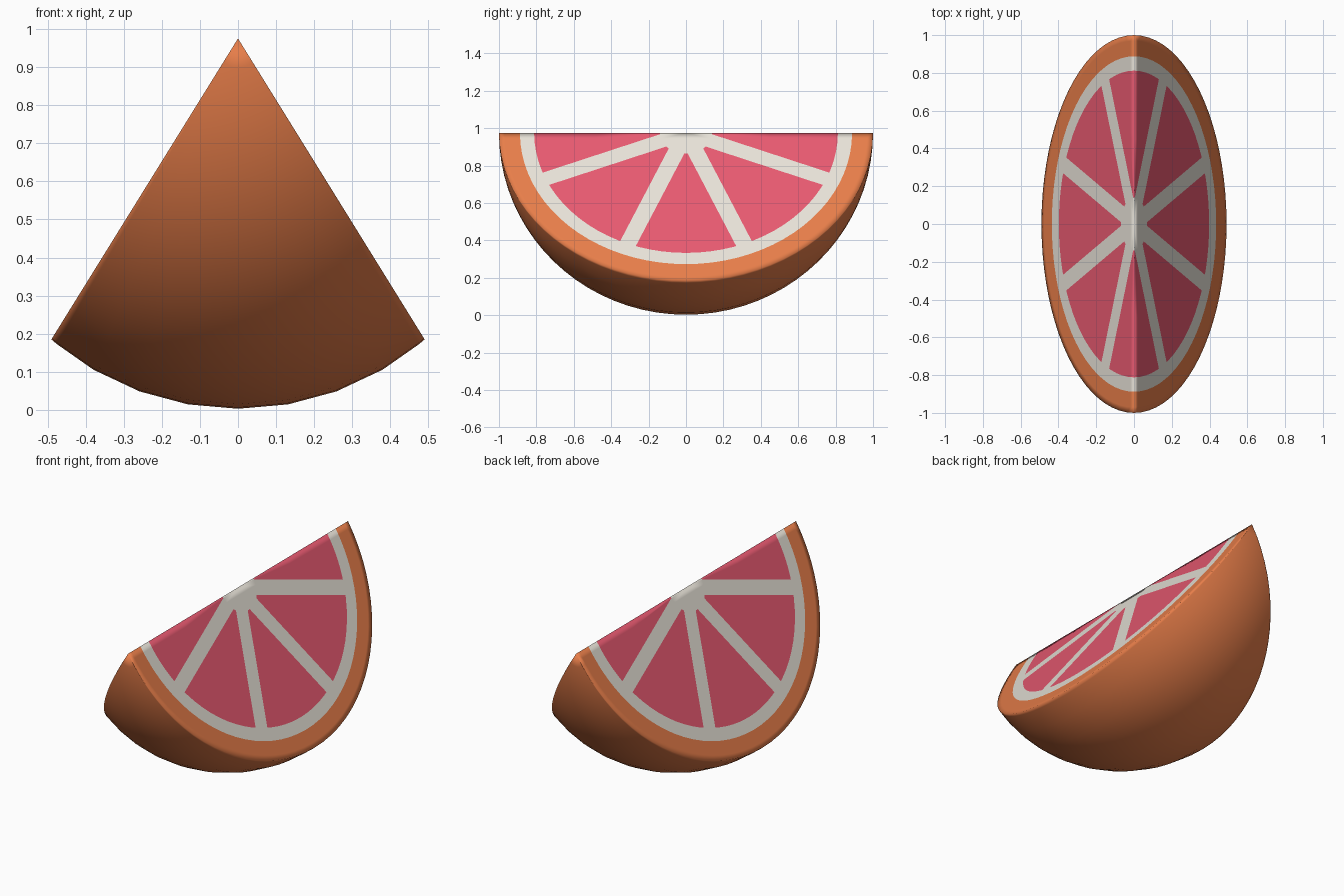
import bpy, bmesh, math
from mathutils import Vector

if "Cube" in bpy.data.objects:
    bpy.data.objects.remove(bpy.data.objects["Cube"])

TOP = 0.975                 # height of the straight ridge
EX, EZ = 0.49, 0.79         # sideways and downward reach of each cut face
N = 40                      # steps around the half disc
HUB, FLESH, PITH = 0.14, 0.812, 0.888
HALF_WALL = 0.045
WALLS = [math.radians(a) for a in (22.5, 67.5, 112.5, 157.5)]


def material(name, rgb):
    m = bpy.data.materials.new(name)
    m.diffuse_color = (*rgb, 1)
    m.use_nodes = True
    m.node_tree.nodes["Principled BSDF"].inputs["Base Color"].default_value = m.diffuse_color
    return m


def half_disc():
    """Flat half disc (x along ridge, y away from it), cut into rind, pith and flesh."""
    bm = bmesh.new()
    rings = [0, HUB, 0.45, FLESH, PITH, 0.97, 1.0]
    rows = [[bm.verts.new((r * math.cos(math.pi * i / N), r * math.sin(math.pi * i / N), 0))
             for i in range(N + 1)] for r in rings]
    for a, b in zip(rows, rows[1:]):
        for i in range(N):
            bm.faces.new((a[i], b[i], b[i + 1], a[i + 1]))
    bmesh.ops.remove_doubles(bm, verts=bm.verts, dist=1e-5)

    def cut(co, no, lo, hi):
        faces = [f for f in bm.faces if lo < f.calc_center_median().length < hi]
        geom = faces + list({e for f in faces for e in f.edges}) + list({v for f in faces for v in f.verts})
        bmesh.ops.bisect_plane(bm, geom=geom, plane_co=co, plane_no=no, dist=1e-5)

    # membrane edges, then a support loop close to the ridge
    for a in WALLS:
        n = Vector((-math.sin(a), math.cos(a), 0))
        for s in (-1, 1):
            cut(n * s * HALF_WALL, n, HUB * 0.98, FLESH)
    cut(Vector((0, 0.04, 0)), Vector((0, 1, 0)), 0, 0.97)

    for f in bm.faces:
        c = f.calc_center_median()
        r = max(v.co.length for v in f.verts)
        wall = any(c.x * math.cos(a) + c.y * math.sin(a) > 0 and
                   abs(c.y * math.cos(a) - c.x * math.sin(a)) < HALF_WALL for a in WALLS)
        if r > PITH + 0.002:
            f.material_index = 0
        elif r > FLESH + 0.002 or r < HUB + 0.002 or wall:
            f.material_index = 1
        else:
            f.material_index = 2
    return bm


bm = bmesh.new()

# two cut faces meeting along the ridge
disc = half_disc()
for side in (-1, 1):
    made = {v: bm.verts.new((side * EX * v.co.y, v.co.x, TOP - EZ * v.co.y)) for v in disc.verts}
    for f in disc.faces:
        vs = [made[v] for v in f.verts]
        bm.faces.new(vs if side > 0 else vs[::-1]).material_index = f.material_index
disc.free()

# curved outer skin between the two rims
edge = math.atan2(EX, EZ)
r_edge = math.hypot(EX, EZ)
cols = []
for k in (-1, -0.965, -0.74, -0.49, -0.245, 0, 0.245, 0.49, 0.74, 0.965, 1):
    r = 0.972 - (0.972 - r_edge) * k * k
    cols.append([bm.verts.new((r * math.sin(k * edge) * math.sin(math.pi * i / N),
                               math.cos(math.pi * i / N),
                               TOP - r * math.cos(k * edge) * math.sin(math.pi * i / N)))
                 for i in range(N + 1)])
for a, b in zip(cols, cols[1:]):
    for i in range(N):
        bm.faces.new((a[i], a[i + 1], b[i + 1], b[i]))

bmesh.ops.remove_doubles(bm, verts=bm.verts, dist=1e-4)
bmesh.ops.recalc_face_normals(bm, faces=bm.faces)
for f in bm.faces:
    f.smooth = True

me = bpy.data.meshes.new("citrus_wedge")
bm.to_mesh(me)
bm.free()
for m in (material("orange rind", (0.83, 0.215, 0.07)),
          material("pale pith", (0.83, 0.79, 0.71)),
          material("pink flesh", (0.83, 0.105, 0.17))):
    me.materials.append(m)
bpy.context.collection.objects.link(bpy.data.objects.new("citrus_wedge", me))
